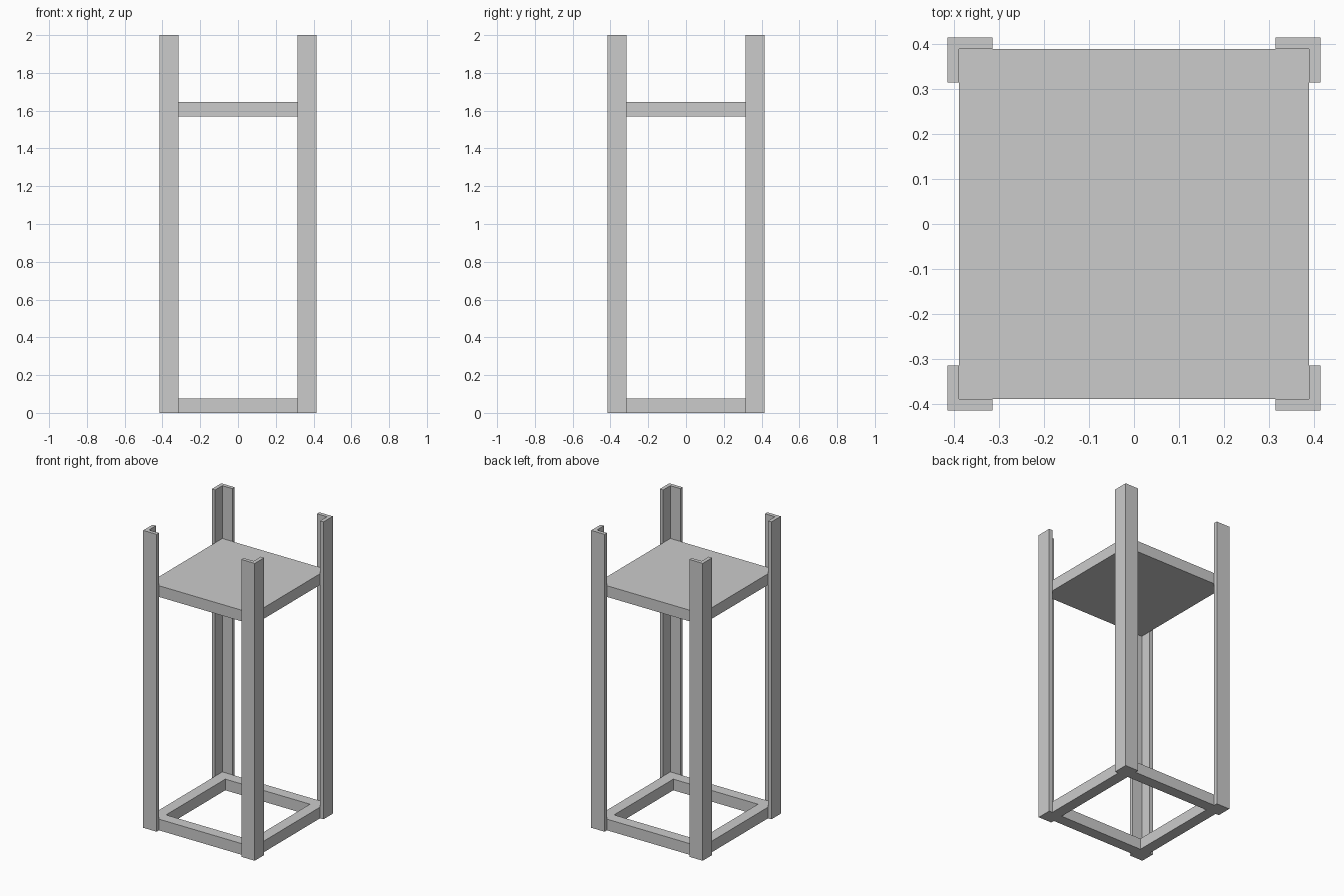
import bpy, bmesh

if "Cube" in bpy.data.objects:
    bpy.data.objects.remove(bpy.data.objects["Cube"])

OUTER, LEG, WALL = 0.415, 0.10, 0.025   # angle-iron post section
INNER = OUTER - WALL                    # faces of shelf and base frame
BAR, HEIGHT, SHELF_Z = 0.075, 2.0, 1.57


def make_object(name, bm):
    bmesh.ops.recalc_face_normals(bm, faces=bm.faces[:])
    mesh = bpy.data.meshes.new(name)
    bm.to_mesh(mesh)
    bm.free()
    obj = bpy.data.objects.new(name, mesh)
    bpy.context.collection.objects.link(obj)
    return obj


def extrude_up(bm, faces, height):
    new = bmesh.ops.extrude_face_region(bm, geom=faces)["geom"]
    verts = [g for g in new if isinstance(g, bmesh.types.BMVert)]
    bmesh.ops.translate(bm, verts=verts, vec=(0, 0, height))


def prism(name, outline, z, height):
    bm = bmesh.new()
    face = bm.faces.new([bm.verts.new((x, y, z)) for x, y in outline])
    extrude_up(bm, [face], height)
    return make_object(name, bm)


def square(h):
    return [(-h, -h), (h, -h), (h, h), (-h, h)]


# Four L-section corner posts
tip = OUTER - LEG
section = [(OUTER, OUTER), (tip, OUTER), (tip, INNER),
           (INNER, INNER), (INNER, tip), (OUTER, tip)]
for sx, side in ((-1, "left"), (1, "right")):
    for sy, end in ((-1, "front"), (1, "back")):
        prism(f"{end}_{side}_post", [(sx * x, sy * y) for x, y in section], 0, HEIGHT)

# Solid upper shelf
prism("shelf", square(INNER), SHELF_Z, BAR)

# Open square base frame
bm = bmesh.new()
rings = [[bm.verts.new((x, y, 0)) for x, y in square(h)] for h in (INNER, INNER - BAR)]
faces = []
for i in range(4):
    j = (i + 1) % 4
    faces.append(bm.faces.new((rings[0][i], rings[0][j], rings[1][j], rings[1][i])))
extrude_up(bm, faces, BAR)
make_object("base_frame", bm)
